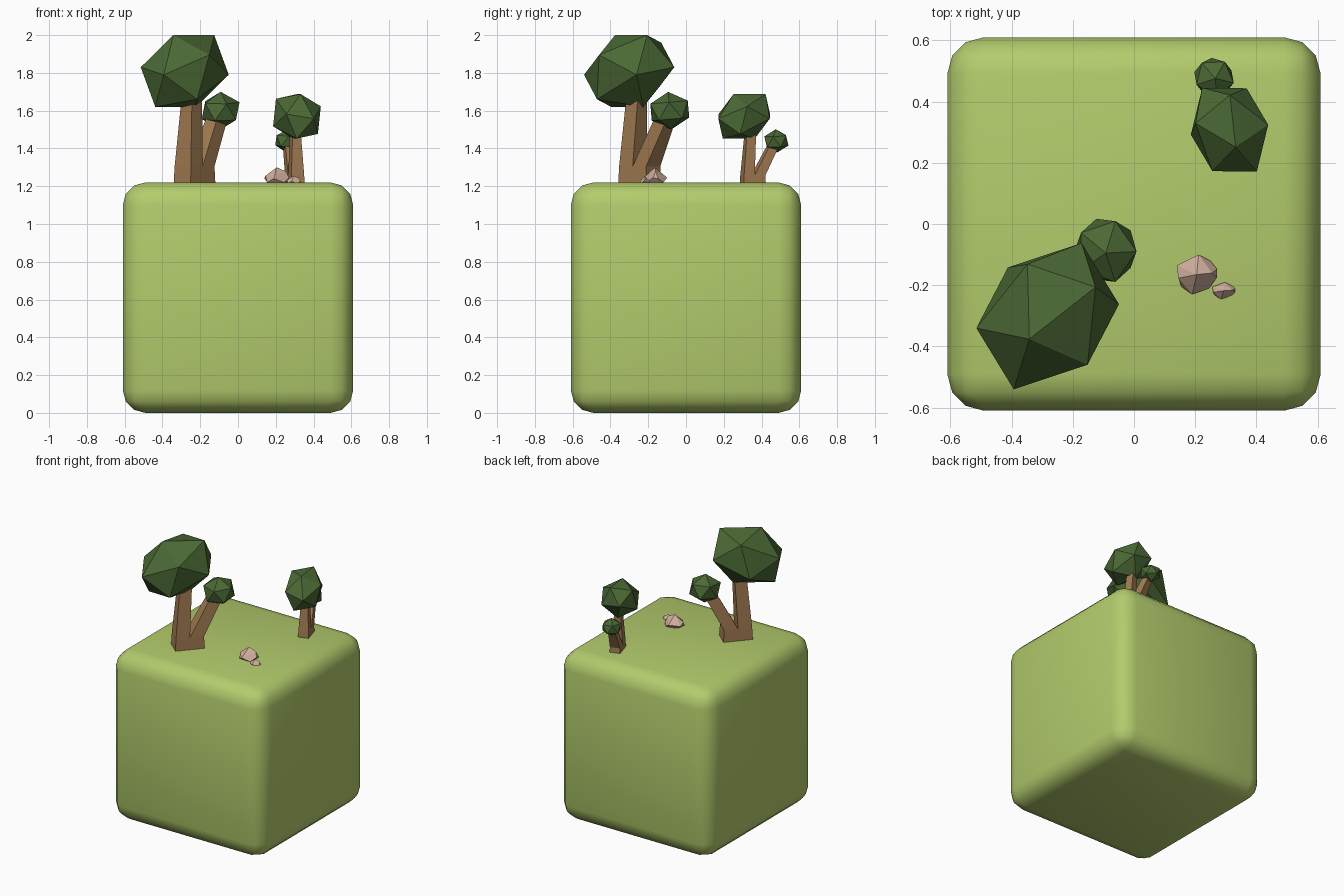
import bpy, bmesh
from math import radians
from mathutils import Vector, Matrix

if "Cube" in bpy.data.objects:
    bpy.data.objects.remove(bpy.data.objects["Cube"])


def material(name, rgb):
    m = bpy.data.materials.new(name)
    m.diffuse_color = (*rgb, 1)
    m.use_nodes = True
    m.node_tree.nodes["Principled BSDF"].inputs["Base Color"].default_value = m.diffuse_color
    return m


GRASS = material("grass", (0.45, 0.60, 0.15))
LEAF = material("leaf", (0.07, 0.14, 0.035))
BARK = material("bark", (0.36, 0.20, 0.085))
STONE = material("stone", (0.62, 0.42, 0.33))


def finish(name, bm, mat, matrix=Matrix()):
    bmesh.ops.transform(bm, matrix=matrix, verts=bm.verts)
    bmesh.ops.recalc_face_normals(bm, faces=bm.faces)
    me = bpy.data.meshes.new(name)
    bm.to_mesh(me)
    bm.free()
    me.materials.append(mat)
    ob = bpy.data.objects.new(name, me)
    bpy.context.collection.objects.link(ob)
    return ob


def hull(name, points, mat, matrix=Matrix()):
    bm = bmesh.new()
    for p in points:
        bm.verts.new(p)
    bmesh.ops.convex_hull(bm, input=bm.verts)
    return finish(name, bm, mat, matrix)


# Rounded ground block
bm = bmesh.new()
bmesh.ops.create_cube(bm, size=1.22)
block = finish("ground_block", bm, GRASS, Matrix.Translation((0, 0, 0.61)))
bevel = block.modifiers.new("bevel", 'BEVEL')
bevel.width = 0.12
bevel.segments = 3
block.data.shade_smooth()

# Trees: local origin is the centre of the large crown
CROWN = Vector((-0.282, -0.301, 1.81))
HALF = [(-0.06, -0.075, 0.19), (0.156, 0.095, 0.19), (-0.066, 0.17, 0.15),
        (-0.233, -0.039, 0.02), (-0.111, -0.239, -0.02), (0.13, -0.159, 0.085)]


def ring(u0, u1, v, z0, z1):
    return [(u0, -v, z0), (u1, -v, z1), (u1, v, z1), (u0, v, z0)]


def trunk(name, matrix):
    bm = bmesh.new()
    stem = [ring(-0.1, 0, 0.06, 1.20, 1.20), ring(-0.095, 0, 0.057, 1.305, 1.305),
            ring(-0.06, 0.02, 0.035, 1.70, 1.70)]
    branch = [ring(0, 0.1, 0.06, 1.20, 1.20), ring(0, 0.095, 0.057, 1.305, 1.305),
              ring(0.165, 0.235, 0.035, 1.61, 1.58)]
    for rings in (stem, branch):
        vs = [[bm.verts.new(p) for p in r] for r in rings]
        bm.faces.new(vs[0])
        bm.faces.new(vs[-1])
        for a, b in zip(vs, vs[1:]):
            for i in range(4):
                j = (i + 1) % 4
                quad = (a[i], a[j], b[j], b[i])
                if any(abs(q.co.x) > 1e-6 for q in quad):
                    bm.faces.new(quad)
    bmesh.ops.remove_doubles(bm, verts=bm.verts, dist=1e-5)
    # Place the fork along its diagonal, relative to the crown
    place = (Matrix.Translation(Vector((-0.23, -0.245, 0)) - CROWN)
             @ Matrix.Rotation(radians(48.8), 4, 'Z'))
    finish(name, bm, BARK, matrix @ place)


def tree(prefix, at, angle, size):
    m = (Matrix.Translation(at) @ Matrix.Rotation(radians(angle), 4, 'Z')
         @ Matrix.Scale(size, 4))
    trunk(prefix + "_trunk", m)
    pts = [Vector(p) * s for p in HALF for s in (1, -1)]
    hull(prefix + "_crown", pts, LEAF, m)
    bm = bmesh.new()
    bmesh.ops.create_icosphere(bm, subdivisions=1, radius=1)
    local = (Matrix.Translation(Vector((-0.092, -0.086, 1.6)) - CROWN)
             @ Matrix.Rotation(radians(5), 4, 'X')
             @ Matrix.Diagonal((0.112, 0.117, 0.1, 1)))
    finish(prefix + "_branch_crown", bm, LEAF, m @ local)


tree("large_tree", CROWN, 0, 1)
tree("small_tree", Vector((0.312, 0.308, 1.57)), 58, 0.62)

# Pebbles: faceted irregular stones partly sunk in the ground
ROCK = [(0, 0, 0.08), (-0.065, 0.03, 0.02), (0.006, 0.065, 0.025), (0.066, 0.018, 0.02),
        (0.066, -0.01, 0.025), (-0.015, -0.065, 0.02), (-0.06, -0.012, 0.035),
        (0.04, -0.045, 0), (0.045, 0.045, 0), (-0.05, -0.04, 0),
        (0.05, 0.005, 0.058), (0, 0, -0.05)]
for name, at, scale in (("large_rock", (0.205, -0.165, 1.22), (1, 1, 1)),
                        ("small_rock", (0.293, -0.218, 1.215), (0.57, 0.42, 0.5))):
    hull(name, ROCK, STONE, Matrix.Translation(at) @ Matrix.Diagonal((*scale, 1)))
